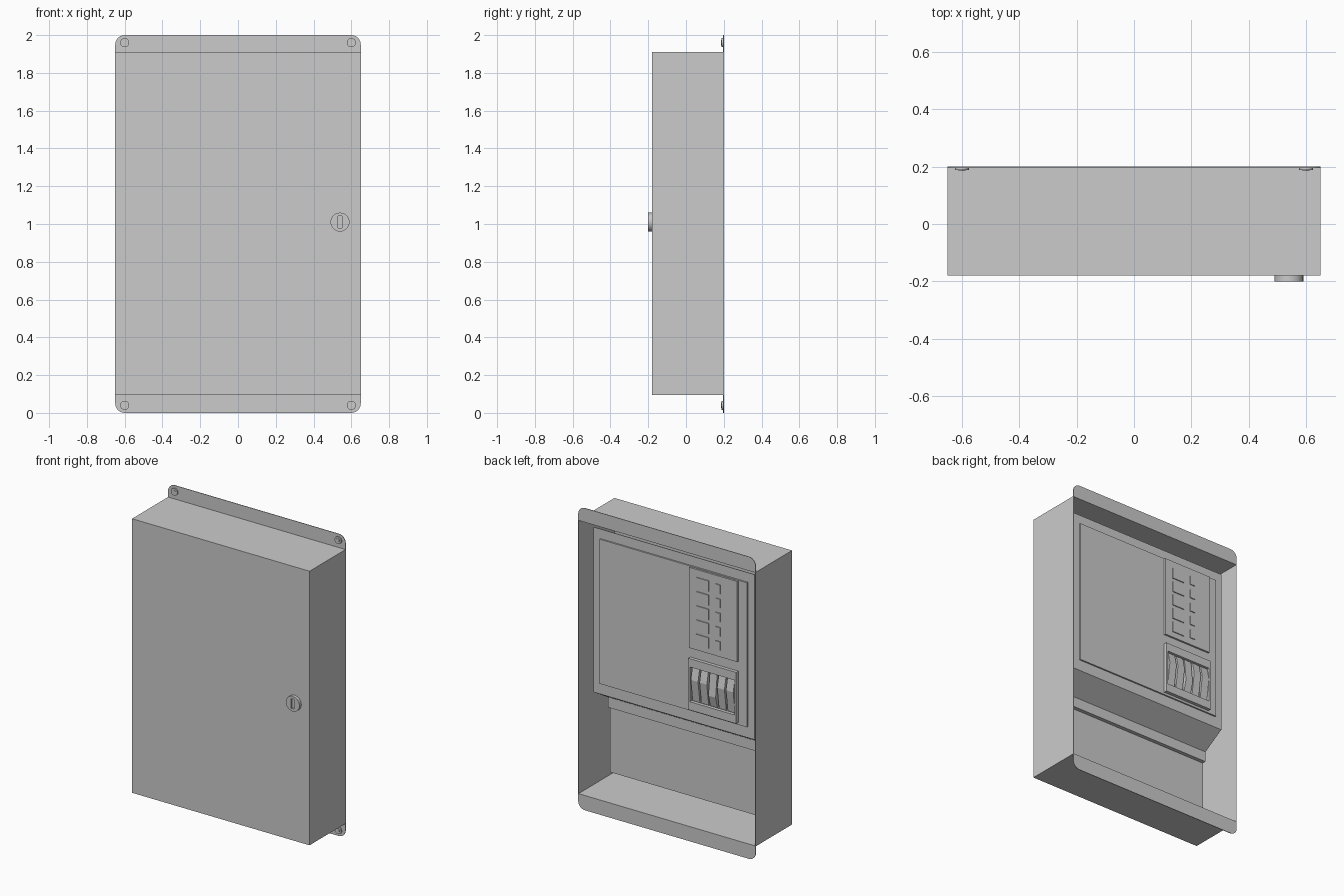
import bpy, bmesh, math
from mathutils import Matrix

cube = bpy.data.objects.get("Cube")
if cube:
    bpy.data.objects.remove(cube)

paint = bpy.data.materials.new("cabinet grey")
paint.use_nodes = True
paint.diffuse_color = (0.6, 0.6, 0.6, 1)
paint.node_tree.nodes["Principled BSDF"].inputs["Base Color"].default_value = (0.6, 0.6, 0.6, 1)


def finish(name, bm, fix_normals=True):
    if fix_normals:
        bmesh.ops.recalc_face_normals(bm, faces=bm.faces)
    mesh = bpy.data.meshes.new(name)
    bm.to_mesh(mesh)
    bm.free()
    mesh.materials.append(paint)
    obj = bpy.data.objects.new(name, mesh)
    bpy.context.collection.objects.link(obj)
    return obj


def add_box(bm, x, y, z):
    """Add a box from (low, high) pairs."""
    centre = [sum(p) / 2 for p in (x, y, z)]
    size = [p[1] - p[0] for p in (x, y, z)]
    mat = Matrix.Translation(centre) @ Matrix.Diagonal((*size, 1))
    return bmesh.ops.create_cube(bm, size=1, matrix=mat)["verts"]


def box(name, x, y, z):
    bm = bmesh.new()
    add_box(bm, x, y, z)
    return finish(name, bm)


def add_prism(bm, points, move):
    """Extrude a closed outline along a vector."""
    face = bm.faces.new([bm.verts.new(p) for p in points])
    out = bmesh.ops.extrude_face_region(bm, geom=[face], use_keep_orig=True)["geom"]
    bmesh.ops.translate(bm, vec=move, verts=[v for v in out if isinstance(v, bmesh.types.BMVert)])


def disc(name, x, z, y0, y1, radius, sides):
    bm = bmesh.new()
    mat = Matrix.Translation((x, (y0 + y1) / 2, z)) @ Matrix.Rotation(math.pi / 2, 4, "X")
    bmesh.ops.create_cone(bm, cap_ends=True, segments=sides, radius1=radius, radius2=radius,
                          depth=y1 - y0, matrix=mat)
    return finish(name, bm)


def smooth(obj):
    bpy.ops.object.select_all(action="DESELECT")
    obj.select_set(True)
    bpy.context.view_layer.objects.active = obj
    bpy.ops.object.shade_smooth_by_angle()


def thicken(obj, amount):
    mod = obj.modifiers.new("sheet", "SOLIDIFY")
    mod.thickness = amount
    mod.offset = -1


HALF, BACK, FRONT, LOW, HIGH = 0.65, 0.2, -0.18, 0.095, 1.91

# Cabinet shell: sheet metal box, open at the back
bm = bmesh.new()
add_box(bm, (-HALF, HALF), (FRONT, BACK), (LOW, HIGH))
bmesh.ops.recalc_face_normals(bm, faces=bm.faces)
bmesh.ops.delete(bm, geom=[f for f in bm.faces if f.normal.y > 0.9], context="FACES_ONLY")
thicken(finish("cabinet_shell", bm, False), 0.004)

# Mounting flanges with rounded outer corners
radius = 0.05
for name, inner, outer in (("bottom_flange", LOW, 0.0), ("top_flange", HIGH, 2.0)):
    s = 1 if outer > inner else -1
    outline = [(-HALF, BACK, inner), (HALF, BACK, inner)]
    for start, cx in ((0, HALF - radius), (90, radius - HALF)):
        for i in range(7):
            a = math.radians(start + 15 * i)
            outline.append((cx + radius * math.cos(a), BACK,
                            outer - s * radius + s * radius * math.sin(a)))
    bm = bmesh.new()
    add_prism(bm, outline, (0, -0.004, 0))
    finish(name, bm)

# Mounting bolts
for x, side in ((-0.6, "right"), (0.6, "left")):
    for z, level in ((0.04, "bottom"), (1.96, "top")):
        smooth(disc(f"{level}_{side}_washer", x, z, 0.188, 0.197, 0.024, 24))
        disc(f"{level}_{side}_bolt", x, z, 0.185, 0.19, 0.014, 6)

# Door lock with a key slot
lock = disc("door_lock", 0.54, 1.01, -0.2, FRONT, 0.05, 32)
cutter = box("slot_cutter", (0.53, 0.55), (-0.22, -0.19), (0.978, 1.042))
cutter.hide_render = True
mod = lock.modifiers.new("slot", "BOOLEAN")
mod.object = cutter
mod.solver = "EXACT"
bpy.context.view_layer.objects.active = lock
bpy.ops.object.modifier_apply(modifier=mod.name)
bpy.data.objects.remove(cutter)
smooth(lock)

# Inner panel: upper face, sloped step, lower face with a recess
PANEL = 0.125
bm = bmesh.new()
profile = [(PANEL, 1.85), (PANEL, 0.757), (-0.025, 0.667), (-0.025, 0.16)]
rows = [[bm.verts.new((x, y, z)) for x in (-0.59, 0.59)] for y, z in profile]
faces = [bm.faces.new((a[0], a[1], b[1], b[0])) for a, b in zip(rows, rows[1:])]
bm.normal_update()
if faces[-1].normal.y < 0:
    bmesh.ops.reverse_faces(bm, faces=bm.faces)
    bm.normal_update()
bmesh.ops.inset_region(bm, faces=[faces[-1]], thickness=0.068)
bm.normal_update()
bmesh.ops.inset_region(bm, faces=[faces[-1]], thickness=0, depth=-0.025)
thicken(finish("inner_panel", bm, False), 0.004)

# Raised plates on the upper panel
PLATE = 0.135
box("equipment_plate", (-0.54, 0.54), (PANEL, PLATE), (0.83, 1.787))
LABEL = 0.147
box("label_plate", (-0.478, -0.126), (PLATE, LABEL), (1.25, 1.783))

# Rows of raised labels
bm = bmesh.new()
for i in range(5):
    top = 1.733 - 0.094 * i
    add_box(bm, (-0.272, -0.182), (LABEL, LABEL + 0.006), (top - 0.07, top))
    add_box(bm, (-0.357, -0.322), (LABEL, LABEL + 0.006), (top - 0.062, top - 0.005))
finish("label_tabs", bm)

# Breaker frame
bm = bmesh.new()
for x, z in (((-0.478, -0.126), (1.13, 1.185)), ((-0.478, -0.126), (0.845, 0.9)),
             ((-0.478, -0.466), (0.9, 1.13)), ((-0.138, -0.126), (0.9, 1.13))):
    add_box(bm, x, (PLATE, 0.157), z)
finish("breaker_frame", bm)

# Five rocker switches, the middle one thrown the other way
bm = bmesh.new()
for i in range(5):
    x = -0.46 + 0.0645 * i
    ridge = 0.98 if i == 2 else 1.05
    outline = [(PLATE, 0.905), (PLATE + 0.008, 0.905), (0.163, ridge),
               (PLATE + 0.012, 1.125), (PLATE, 1.125)]
    add_prism(bm, [(x, y, z) for y, z in outline], (0.053, 0, 0))
finish("breaker_switches", bm)
